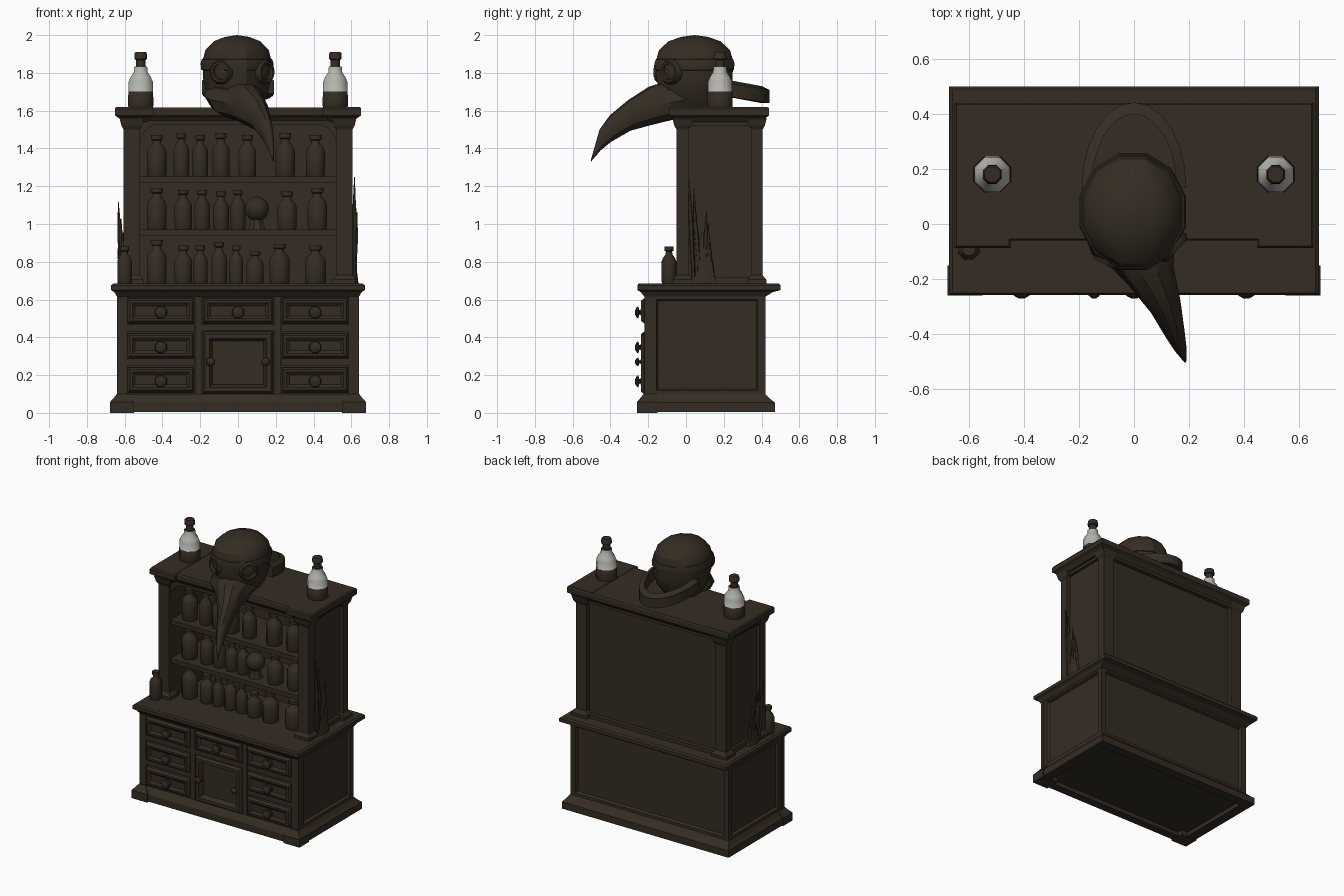
import bpy, bmesh, math, random
from mathutils import Vector

random.seed(4)


def material(name, rgb):
    m = bpy.data.materials.new(name)
    m.diffuse_color = (*rgb, 1)
    return m


WOOD = material("dark brown", (0.034, 0.0255, 0.0165))
GLASS = material("pale glass", (0.46, 0.46, 0.43))


def finish(name, bm, smooth=30, glass_rule=None):
    bmesh.ops.remove_doubles(bm, verts=bm.verts, dist=1e-5)
    bmesh.ops.recalc_face_normals(bm, faces=bm.faces)
    if glass_rule:
        for f in bm.faces:
            f.material_index = int(glass_rule(f.calc_center_median()))
    me = bpy.data.meshes.new(name)
    bm.to_mesh(me)
    bm.free()
    me.materials.append(WOOD)
    me.materials.append(GLASS)
    if smooth:
        me.shade_smooth()
        me.set_sharp_from_angle(angle=math.radians(smooth))
    ob = bpy.data.objects.new(name, me)
    bpy.context.collection.objects.link(ob)
    return ob


def loft(name, rings, **kw):
    """Skin a list of equal-length point rings and cap both ends."""
    bm = bmesh.new()
    vs = [[bm.verts.new(p) for p in r] for r in rings]
    n = len(rings[0])
    for a, b in zip(vs, vs[1:]):
        for i in range(n):
            j = (i + 1) % n
            bm.faces.new((a[i], a[j], b[j], b[i]))
    bm.faces.new(vs[0])
    bm.faces.new(vs[-1])
    return finish(name, bm, **kw)


def rect_z(x0, x1, y0, y1, z):
    return [(x0, y0, z), (x1, y0, z), (x1, y1, z), (x0, y1, z)]


def box(name, x0, x1, y0, y1, z0, z1):
    return loft(name, [rect_z(x0, x1, y0, y1, z) for z in (z0, z1)], smooth=0)


def moulding(name, rows):
    """Rows of z, half width, front y, back y."""
    return loft(name, [rect_z(-h, h, a, b, z) for z, h, a, b in rows], smooth=0)


def lathe(name, origin, profile, axis=(0, 0, 1), sides=8, sx=1.0, sy=1.0, **kw):
    """Turn (radius, distance) pairs about an axis."""
    q = Vector((0, 0, 1)).rotation_difference(Vector(axis).normalized())
    rings = []
    for r, d in profile:
        ring = []
        for i in range(sides):
            a = 2 * math.pi * (i + 0.5) / sides
            p = Vector((max(r, 0.001) * math.cos(a) * sx, max(r, 0.001) * math.sin(a) * sy, d))
            ring.append(Vector(origin) + q @ p)
        rings.append(ring)
    return loft(name, rings, **kw)


# Base cabinet: hollow-bottomed plinth, panelled carcass, counter
moulding("plinth", [(0.035, 0.6, -0.19, 0.40), (0.005, 0.6, -0.19, 0.40), (0.005, 0.672, -0.25, 0.47),
                    (0.055, 0.672, -0.25, 0.47), (0.075, 0.655, -0.238, 0.445), (0.1, 0.64, -0.22, 0.42)])
for s in (-1, 1):
    xa, xb = sorted((s * 0.55, s * 0.677))
    loft("plinth_corner", [rect_z(xa + e, xb - e, -0.26 + e, -0.15, z)
         for z, e in ((0, 0), (0.058, 0), (0.08, 0.02), (0.1, 0.035))], smooth=0)
bm = bmesh.new()
bmesh.ops.create_cube(bm, size=1)
for v in bm.verts:
    v.co = (v.co.x * 1.276, 0.1125 + v.co.y * 0.615, 0.36 + v.co.z * 0.56)
bm.normal_update()
panels = [f for f in bm.faces if abs(f.normal.x) > 0.9 or f.normal.y > 0.9]
bmesh.ops.inset_individual(bm, faces=panels, thickness=0.055, depth=0)
bmesh.ops.inset_individual(bm, faces=panels, thickness=0.012, depth=-0.02)
finish("base_carcass", bm, smooth=0)
moulding("counter", [(0.615, 0.64, -0.22, 0.42), (0.64, 0.655, -0.24, 0.46), (0.65, 0.672, -0.258, 0.50),
                     (0.675, 0.672, -0.258, 0.50), (0.685, 0.66, -0.25, 0.49)])

# Face frame rails and stiles
for s in (-1, 1):
    for c, w in ((0.613, 0.027), (0.21, 0.018)):
        box("front_stile", s * c - w, s * c + w, -0.22, -0.19, 0.09, 0.63)
    for z in (0.45, 0.27):
        box("side_rail", s * 0.41 - 0.18, s * 0.41 + 0.18, -0.22, -0.19, z - 0.018, z + 0.018)
box("centre_rail", -0.2, 0.2, -0.22, -0.19, 0.435, 0.468)
box("top_rail", -0.6, 0.6, -0.22, -0.19, 0.61, 0.635)


def front_panel(name, cx, cz, hx, hz, border, sink):
    """Bevelled front with a raised border and sunken centre."""
    rows = [(0, -0.19), (0, -0.222), (0.012, -0.238), (border, -0.238), (border + 0.015, -0.238 + sink)]
    loft(name, [[(cx - hx + i, y, cz - hz + i), (cx + hx - i, y, cz - hz + i),
                 (cx + hx - i, y, cz + hz - i), (cx - hx + i, y, cz + hz - i)] for i, y in rows], smooth=0)


def knob(x, z, k=1.0):
    lathe("knob", (x, -0.225, z), [(0.03 * k, 0), (0.03 * k, 0.012), (0.012 * k, 0.016), (0.013 * k, 0.022),
          (0.035 * k, 0.028), (0.03 * k, 0.036), (0.01 * k, 0.046)], axis=(0, -1, 0))


for s in (-1, 1):
    for z in (0.54, 0.355, 0.175):
        front_panel("drawer", s * 0.408, z, 0.176, 0.066, 0.025, 0.012)
        knob(s * 0.408, z - 0.008)
front_panel("drawer", 0, 0.54, 0.186, 0.066, 0.025, 0.012)
knob(0, 0.532)
front_panel("door", 0, 0.265, 0.186, 0.165, 0.035, 0.035)
for s in (-1, 1):
    knob(s * 0.145, 0.27, 0.7)

# Upper hutch: posts, side panels, back, shelves
for s in (-1, 1):
    def span(a, b):
        return sorted((s * a, s * b))
    for y0, y1 in ((-0.05, 0.015), (0.345, 0.405)):
        xa, xb = span(0.52, 0.605)
        rows = [(0.68, 0.02), (0.705, 0.02), (0.73, 0), (1.5, 0), (1.52, 0.012), (1.56, 0.022)]
        loft("post", [rect_z(xa - e, xb + e, y0 - e, y1 + e, z) for z, e in rows], smooth=0)
    box("side_panel", *span(0.52, 0.58), 0.0, 0.38, 0.68, 1.57)
    box("side_foot_rail", *span(0.53, 0.6), 0.0, 0.38, 0.68, 0.72)
    box("side_head_rail", *span(0.53, 0.6), 0.0, 0.38, 1.52, 1.56)
    # Curved corner bracket under the head rail
    arc = [(0.52 - 0.11 * (1 - math.cos(t)), 1.42 + 0.11 * math.sin(t))
           for t in (math.pi / 2 * i / 5 for i in range(6))] + [(0.52, 1.53)]
    loft("corner_bracket", [[(s * x, y, z) for x, z in arc] for y in (-0.03, 0.0)], smooth=0)
    # Corner breakouts of the cornice
    loft("cornice_corner", [rect_z(*span(0.485 - e, 0.615 + e), -0.05 - e, 0.40 + e, z)
         for z, e in ((1.54, 0.0), (1.56, 0.015), (1.575, 0.037), (1.61, 0.037), (1.62, 0.03))], smooth=0)
box("hutch_back", -0.54, 0.54, 0.34, 0.37, 0.68, 1.57)
box("back_head_rail", -0.54, 0.54, 0.36, 0.4, 1.52, 1.57)
box("back_foot_rail", -0.54, 0.54, 0.36, 0.4, 0.68, 0.71)
box("front_head_rail", -0.54, 0.54, -0.035, 0.0, 1.525, 1.57)
for z in (0.955, 1.235):
    box("shelf", -0.53, 0.53, -0.03, 0.35, z - 0.016, z + 0.016)
moulding("cornice", [(1.54, 0.605, -0.03, 0.40), (1.56, 0.63, -0.045, 0.42), (1.575, 0.652, -0.06, 0.44),
                     (1.61, 0.652, -0.06, 0.44), (1.618, 0.645, -0.055, 0.435)])


def bottle(x, y, z, r, h):
    lathe("shelf_bottle", (x, y, z), [(r * 0.92, 0), (r, 0.01), (r, h * 0.6), (r * 0.82, h * 0.7),
          (r * 0.48, h * 0.78), (r * 0.42, h * 0.87), (r * 0.62, h * 0.89), (r * 0.62, h)], smooth=50)


# Rows of bottles: x, radius, height
ROWS = {
    0.685: ((-0.43, .056, .23), (-0.29, .05, .2), (-0.2, .042, .2), (-0.1, .045, .22), (-0.01, .04, .2),
            (0.09, .05, .17), (0.22, .058, .21), (0.41, .06, .2)),
    0.971: ((-0.43, .056, .22), (-0.29, .05, .21), (-0.19, .045, .21), (-0.09, .045, .2), (0.0, .042, .21),
            (0.26, .055, .2), (0.42, .055, .22)),
    1.251: ((-0.43, .055, .22), (-0.3, .045, .23), (-0.2, .045, .22), (-0.09, .05, .23), (0.05, .05, .22),
            (0.25, .055, .23), (0.41, .055, .22)),
}
for z, row in ROWS.items():
    for x, r, h in row:
        bottle(x, 0.06, z, r, h)
lathe("round_flask", (0.1, 0.06, 1.08), [(0.066 * math.sin(t), -0.066 * math.cos(t))
      for t in (math.pi * i / 8 for i in range(9))], sides=12)
lathe("flask_stand", (0.1, 0.06, 0.971), [(0.05, 0), (0.03, 0.06)])
bottle(-0.6, -0.09, 0.685, 0.042, 0.195)

# Half-filled glass bottles on the cornice
for s in (-1, 1):
    lathe("glass_bottle", (s * 0.515, 0.18, 1.618), [(0.07, 0), (0.073, 0.01), (0.071, 0.082), (0.07, 0.083),
          (0.069, 0.135), (0.058, 0.16), (0.04, 0.185), (0.037, 0.215), (0.026, 0.216), (0.026, 0.25),
          (0.037, 0.256), (0.035, 0.285), (0.03, 0.292)], smooth=50,
          glass_rule=lambda c: 1.701 < c.z < 1.8335)

# Dried stalks leaning on both sides
for s, top in ((1, 1.25), (-1, 1.12)):
    for i in range(7):
        y = 0.04 + 0.018 * i
        h = (top - 0.69) * (1 - 0.11 * i)
        lean = (random.uniform(-0.04, 0.02), random.uniform(0, 0.02))
        base, tip = Vector((s * 0.615, y, 0.69)), Vector((s * (0.615 + lean[1]), y + lean[0], 0.69 + h))
        lathe("stalk", base, [(0.01, 0), (0.013, h * 0.6), (0.002, h)], axis=tip - base, sides=5)
    lathe("stalk_wrap", (s * 0.612, 0.1, 0.685), [(0.07, 0), (0.05, 0.06), (0.035, 0.2), (0.02, 0.27)], sx=0.4)

# Beaked mask: hood, brow band, goggles, beak, strap
HC = Vector((-0.005, 0.045, 0))
lathe("mask_hood", HC, [(0.12, 1.61), (0.165, 1.68), (0.185, 1.76), (0.19, 1.86), (0.174, 1.92),
      (0.128, 1.967), (0.068, 1.99), (0, 2.0)], sides=12, sy=1.12)
lathe("brow_band", HC, [(0.17, 1.81), (0.196, 1.815), (0.2, 1.85), (0.193, 1.872), (0.17, 1.875)],
      sides=12, sy=1.1)
for deg in (-25, 49):
    d = Vector((math.sin(math.radians(deg)), -math.cos(math.radians(deg)), 0))
    lathe("goggle", HC + d * 0.165 + Vector((0, 0, 1.805)), [(0.068, 0), (0.066, 0.035), (0.056, 0.05),
          (0.044, 0.048), (0.04, 0.03), (0.02, 0.037)], axis=d, sides=12)
side = Vector((math.cos(math.radians(22)), math.sin(math.radians(22)), 0))
BEAK = [((-0.02, 0.04, 1.685), .175, .09), ((-0.005, -0.05, 1.66), .16, .105), ((0.035, -0.12, 1.645), .12, .107),
        ((0.062, -0.19, 1.625), .088, .105), ((0.115, -0.3, 1.575), .058, .085), ((0.15, -0.4, 1.505), .036, .073),
        ((0.17, -0.455, 1.445), .022, .058), ((0.187, -0.503, 1.335), .003, .005)]
loft("beak", [[Vector(c) + side * (w * math.cos(a)) + Vector((0, 0, h * math.sin(a)))
     for a in (2 * math.pi * i / 10 for i in range(10))] for c, w, h in BEAK])
strap = []
for i in range(13):
    t = math.pi * i / 12
    c, n, z = math.cos(t), math.sin(t), 1.735 - 0.05 * math.sin(t)
    strap.append([(0.19 * c, 0.13 + 0.312 * n, z - 0.045), (0.19 * c, 0.13 + 0.312 * n, z + 0.025),
                  (0.155 * c, 0.13 + 0.27 * n, z + 0.045), (0.155 * c, 0.13 + 0.27 * n, z - 0.045)])
loft("head_strap", strap)
